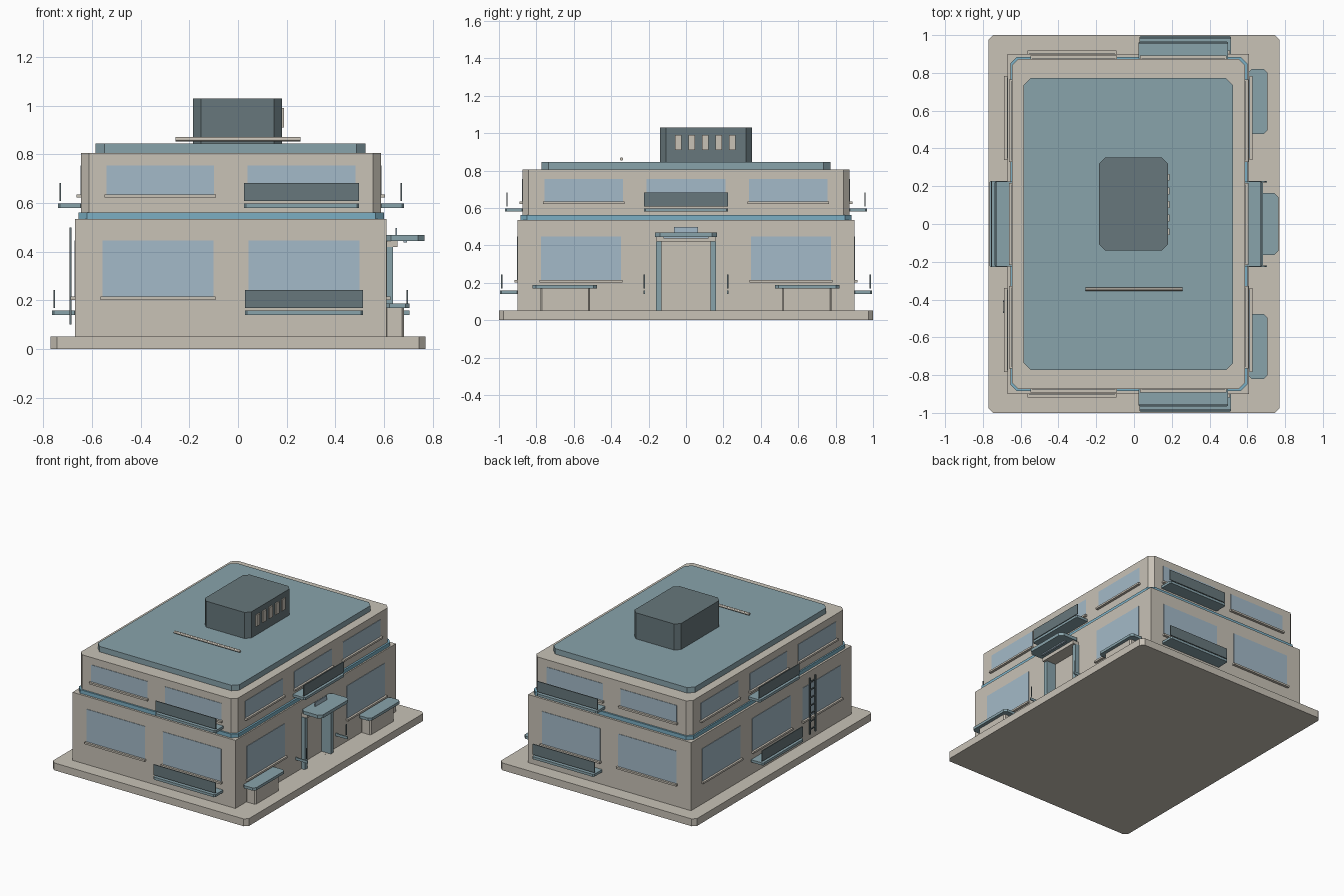
import bpy
import bmesh

if "Cube" in bpy.data.objects:
    bpy.data.objects.remove(bpy.data.objects["Cube"])


def material(name, r, g, b):
    m = bpy.data.materials.new(name)
    m.use_nodes = True
    m.diffuse_color = (r, g, b, 1)
    m.node_tree.nodes["Principled BSDF"].inputs["Base Color"].default_value = (r, g, b, 1)
    return m


beige = material("warm beige plaster", 0.58, 0.54, 0.47)
teal = material("grey teal", 0.25, 0.37, 0.41)
blue = material("trim blue", 0.20, 0.43, 0.55)
glass = material("window blue", 0.37, 0.49, 0.58)
slate = material("dark slate", 0.135, 0.185, 0.20)


def box(name, mat, xs, ys, zs, chamfer=0.0):
    """Box from its ranges, with optional chamfered upright edges."""
    bm = bmesh.new()
    bmesh.ops.create_cube(bm, size=1)
    for v in bm.verts:
        v.co = [lo + (c + 0.5) * (hi - lo) for c, (lo, hi) in zip(v.co, (xs, ys, zs))]
    if chamfer:
        upright = [e for e in bm.edges
                   if abs(e.verts[0].co.z - e.verts[1].co.z) > 0.9 * (zs[1] - zs[0])]
        bmesh.ops.bevel(bm, geom=upright, offset=chamfer, offset_type='OFFSET',
                        segments=1, affect='EDGES')
    mesh = bpy.data.meshes.new(name)
    bm.to_mesh(mesh)
    bm.free()
    mesh.materials.append(mat)
    obj = bpy.data.objects.new(name, mesh)
    bpy.context.collection.objects.link(obj)
    return obj


# Outer wall planes of the two storeys
GROUND = {"front": -0.90, "back": 0.90, "left": 0.61, "right": -0.67}
UPPER = {"front": -0.873, "back": 0.873, "left": 0.587, "right": -0.645}


def on_wall(name, mat, walls, side, along, out, zs, chamfer=0.0):
    """Box placed on a wall: range along it, range outward from it, heights."""
    sign = 1 if walls[side] > 0 else -1
    depth = sorted(walls[side] + sign * o for o in out)
    flat = side in ("front", "back")
    xs, ys = (along, depth) if flat else (depth, along)
    return box(side + "_" + name, mat, xs, ys, zs, chamfer)


def window(name, walls, side, along, zs):
    on_wall(name + "_window", glass, walls, side, along, (-0.002, 0.003), zs)
    sill = (along[0] - 0.008, along[1] + 0.008)
    on_wall(name + "_sill", beige, walls, side, sill, (-0.005, 0.018),
            (zs[0] - 0.012, zs[0] + 0.001))


def balcony(name, walls, side, along, z):
    on_wall(name + "_balcony", teal, walls, side, along, (-0.005, 0.095),
            (z, z + 0.018), 0.008)
    on_wall(name + "_railing", slate, walls, side, along, (0.082, 0.088),
            (z + 0.028, z + 0.103))


# Stacked masses of the building
box("base_slab", beige, (-0.77, 0.77), (-1, 1), (0, 0.052), 0.025)
ground = box("ground_floor", beige, (GROUND["right"], GROUND["left"]),
             (GROUND["front"], GROUND["back"]), (0.052, 0.535))
box("trim_band", blue, (-0.655, 0.60), (-0.885, 0.885), (0.535, 0.561), 0.035)
box("upper_floor", beige, (UPPER["right"], UPPER["left"]),
    (UPPER["front"], UPPER["back"]), (0.561, 0.806), 0.032)
box("roof_deck", teal, (-0.585, 0.525), (-0.772, 0.772), (0.806, 0.845), 0.037)
box("roof_housing", slate, (-0.185, 0.18), (-0.14, 0.352), (0.845, 1.03), 0.032)
for i in range(5):
    y = 0.103 + (i - 2) * 0.072
    box(f"housing_vent_{i + 1}", beige, (0.175, 0.189), (y - 0.018, y + 0.018), (0.91, 0.99))

# Pipe lying over the roof
bpy.ops.mesh.primitive_cylinder_add(vertices=12, radius=0.009, depth=0.515,
                                    location=(0, -0.345, 0.862), rotation=(0, 1.5708, 0))
pipe = bpy.context.object
pipe.name = "roof_pipe"
pipe.data.materials.append(beige)
bpy.ops.object.shade_smooth_by_angle()

# Recessed doorway cut into the ground floor
cutter = box("door_cutter", beige, (0.565, 0.70), (-0.15, 0.15), (0.0521, 0.42))
cutter.hide_render = True
cut = ground.modifiers.new("doorway", 'BOOLEAN')
cut.object = cutter
cut.solver = 'EXACT'
bpy.context.view_layer.objects.active = ground
bpy.ops.object.modifier_apply(modifier=cut.name)
bpy.data.objects.remove(cutter)

# Windows and balconies on the long faces front and back
LOW, HIGH = (0.214, 0.446), (0.634, 0.755)
for side in ("front", "back"):
    window("lower_a", GROUND, side, (-0.557, -0.10), LOW)
    window("lower_b", GROUND, side, (0.043, 0.50), LOW)
    window("upper_a", UPPER, side, (-0.54, -0.098), HIGH)
    window("upper_b", UPPER, side, (0.04, 0.483), HIGH)
    balcony("lower", GROUND, side, (0.028, 0.514), 0.14)
    balcony("upper", UPPER, side, (0.024, 0.498), 0.58)

# Windows and balconies on the flanks
for side in ("left", "right"):
    for tag, s in (("a", -1), ("b", 1)):
        window("lower_" + tag, GROUND, side, sorted((s * 0.348, s * 0.776)), LOW)
        window("upper_" + tag, UPPER, side, sorted((s * 0.337, s * 0.757)), HIGH)
    window("upper_mid", UPPER, side, (-0.21, 0.21), HIGH)
    balcony("upper", UPPER, side, (-0.225, 0.225), 0.58)
window("lower_mid", GROUND, "right", (-0.214, 0.214), LOW)
balcony("lower", GROUND, "right", (-0.228, 0.228), 0.14)

# Entrance, with the short rail ends and benches to either side
for tag, s in (("a", -1), ("b", 1)):
    def span(lo, hi):
        return sorted((s * lo, s * hi))
    box("door_jamb_" + tag, teal, (0.565, 0.638), span(0.131, 0.161), (0.052, 0.42))
    box("rail_end_bracket_" + tag, teal, (0.605, 0.705), span(0.22, 0.228), (0.14, 0.158))
    box("rail_end_post_" + tag, slate, (0.692, 0.698), span(0.22, 0.226), (0.168, 0.243))
    box("bench_base_" + tag, beige, (0.605, 0.682), span(0.514, 0.777), (0.052, 0.169), 0.008)
    box("bench_top_" + tag, teal, (0.605, 0.706), span(0.477, 0.82), (0.169, 0.188), 0.018)
box("door_lintel", beige, (0.60, 0.655), (-0.157, 0.157), (0.42, 0.445))
box("door_canopy", teal, (0.605, 0.766), (-0.165, 0.165), (0.445, 0.468), 0.025)
box("canopy_lamp", glass, (0.68, 0.695), (-0.12, 0.12), (0.437, 0.446))
box("canopy_plate", glass, (0.647, 0.654), (-0.064, 0.064), (0.468, 0.497))

# Ladder on the right wall
for tag, y in (("a", -0.468), ("b", -0.408)):
    box("ladder_rail_" + tag, slate, (-0.693, -0.685), (y - 0.004, y + 0.004), (0.10, 0.50))
for i in range(7):
    z = 0.13 + i * 0.056
    box(f"ladder_rung_{i + 1}", slate, (-0.692, -0.686), (-0.468, -0.408), (z, z + 0.007))
